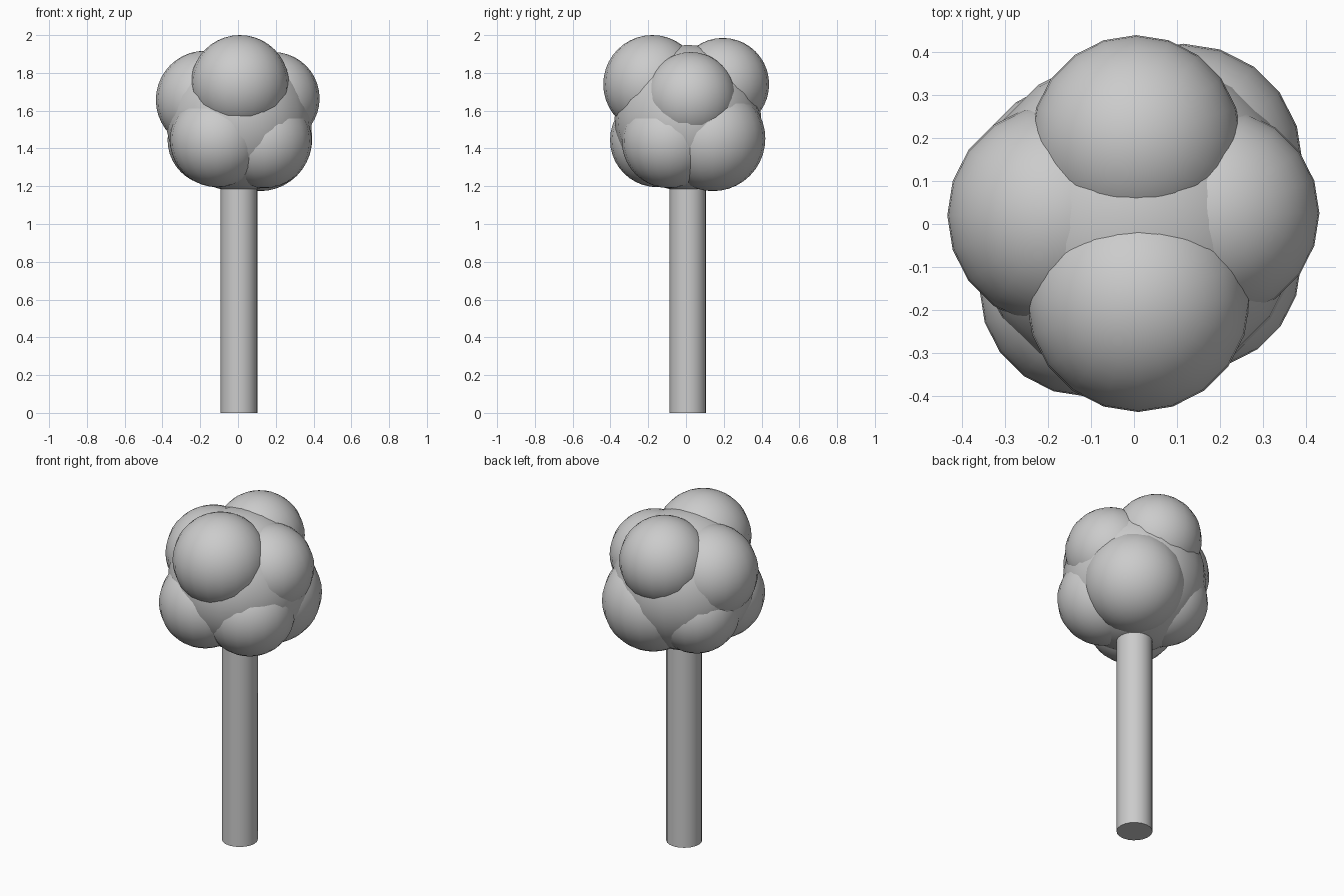
import bpy
import math

if "Cube" in bpy.data.objects:
    bpy.data.objects.remove(bpy.data.objects["Cube"])


def smooth(obj, name):
    obj.name = name
    bpy.ops.object.shade_smooth_by_angle(angle=math.radians(40))


def foliage(name, x, y, z, r):
    bpy.ops.mesh.primitive_uv_sphere_add(segments=20, ring_count=20,
                                         radius=r, location=(x, y, z))
    smooth(bpy.context.object, name)


# Trunk, running up into the crown
TRUNK_H = 1.3
bpy.ops.mesh.primitive_cylinder_add(vertices=20, radius=0.097, depth=TRUNK_H,
                                    location=(0.005, 0.01, TRUNK_H / 2))
smooth(bpy.context.object, "trunk")

# Crown: a large core with four upper and four lower clumps
foliage("crown_core", 0.005, 0.01, 1.56, 0.388)

clumps = {
    "upper_front": (0.01, -0.178, 1.74, 0.26),
    "upper_back": (0.005, 0.195, 1.74, 0.245),
    "upper_right": (0.187, 0.025, 1.665, 0.245),
    "upper_left": (-0.175, 0.02, 1.657, 0.26),
    "lower_front_left": (-0.11, -0.152, 1.445, 0.25),
    "lower_front_right": (0.14, -0.09, 1.44, 0.25),
    "lower_back_right": (0.115, 0.142, 1.452, 0.278),
    "lower_back_left": (-0.133, 0.09, 1.445, 0.24),
}
for part, (x, y, z, r) in clumps.items():
    foliage("foliage_" + part, x, y, z, r)
